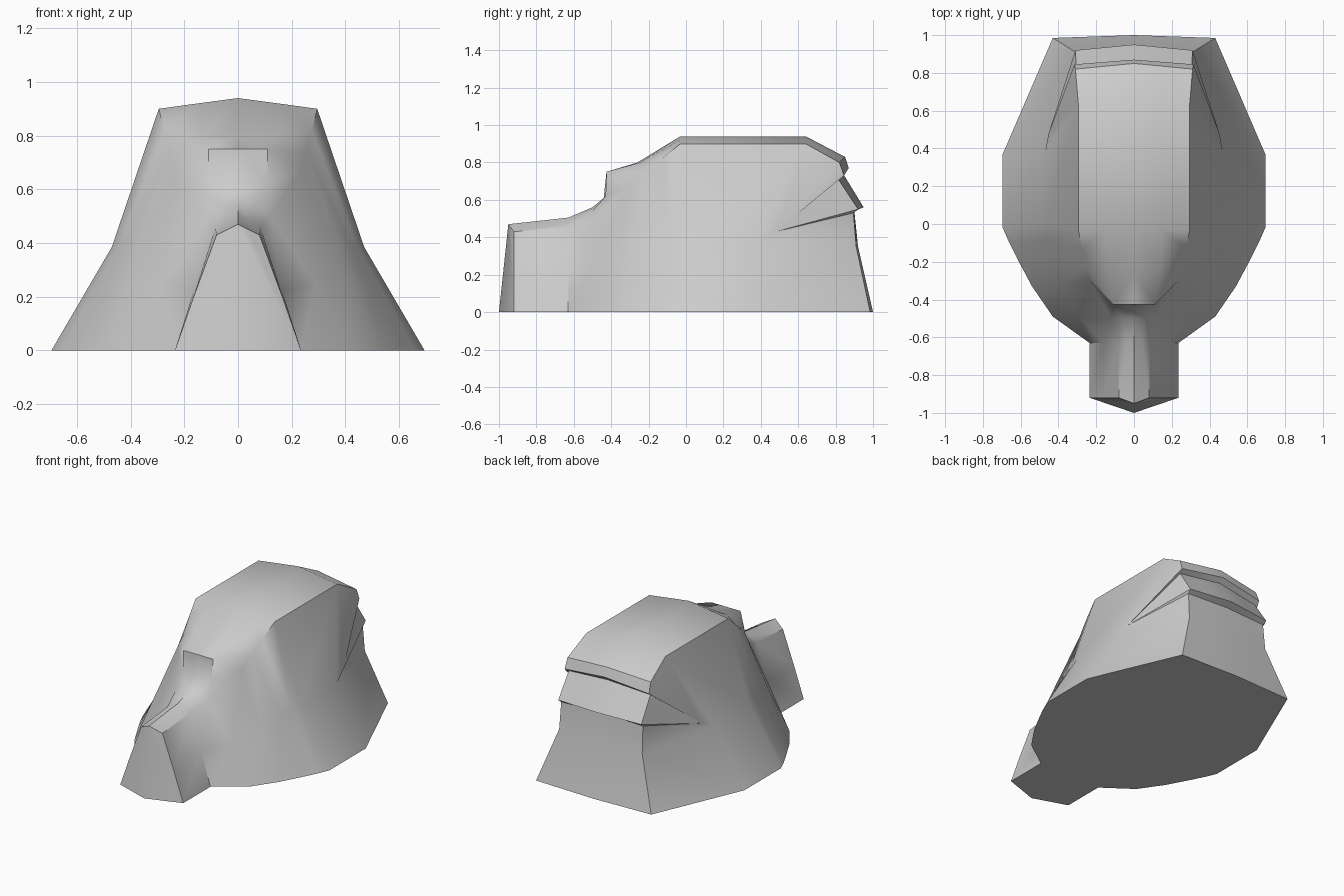
import bpy, bmesh

if "Cube" in bpy.data.objects:
    bpy.data.objects.remove(bpy.data.objects["Cube"])

# Half-body rails, each running from the snout to the back of the crown
base = [(.235, -.92), (.235, -.63), (.43, -.49), (.54, -.33),
        (.62, -.18), (.66, -.1), (.695, -.02), (.695, .37)]
waist = [(.165, -.92, .2), (.165, -.63, .22), (.29, -.49, .25), (.39, -.32, .34),
         (.43, -.16, .37), (.45, -.08, .38), (.47, 0, .385), (.47, .38, .375)]
shoulder = [(.08, -.92, .43), (.085, -.63, .455), (.12, -.5, .50), (.235, -.3, .67),
            (.255, -.22, .74), (.275, -.13, .82), (.295, -.03, .9), (.295, .64, .9)]
crown = [(.04, -.935, .45), (.045, -.63, .48), (.06, -.5, .54), (.11, -.43, .62),
         (.11, -.425, .75), (.14, -.245, .80), (.15, -.03, .92), (.15, .64, .92)]
ridge = [(-.95, .47), (-.63, .505), (-.5, .56), (-.44, .61),
         (-.425, .75), (-.26, .80), (-.03, .94), (.64, .94)]

# Rear profile from the lid down to the ground: corner point, then centre (y, z)
rear = [((.31, .82, .80), (.85, .83)),      # lid edge
        ((.315, .845, .73), (.87, .77)),    # lid lip
        ((.305, .815, .71), (.84, .74)),    # recess under the lid
        ((.31, .92, .55), (.95, .56)),      # flared vent edge
        ((.305, .895, .53), (.90, .54)),    # step under the vent
        ((.31, .91, .35), (.92, .35)),
        ((.43, .985, 0), (1.0, 0))]

bm = bmesh.new()
V = bm.verts.new


def face(*vs):
    return bm.faces.new(vs)


def strip(a, b):
    for i in range(len(a) - 1):
        face(a[i], a[i + 1], b[i + 1], b[i])


# Sides, snout, brow and crown
rails = [[V((x, y, 0)) for x, y in base],
         [V(p) for p in waist],
         [V(p) for p in shoulder],
         [V(p) for p in crown],
         [V((0, y, z)) for y, z in ridge]]
for a, b in zip(rails, rails[1:]):
    strip(a, b)

# Rear wall and back slope of the lid
corner = [V(c) for c, m in rear]
middle = [V((c[0] / 2, (c[1] + m[0]) / 2, (c[2] + m[1]) / 2)) for c, m in rear]
centre = [V((0, *m)) for c, m in rear]
strip(corner, middle)
strip(middle, centre)
b7, w7, s7, c7, r7 = [r[-1] for r in rails]
strip([s7, c7, r7], [corner[0], middle[0], centre[0]])

# Side vent fold tapering forward to a point
tip = V((.452, .48, .43))
face(s7, corner[0], tip)
face(w7, s7, tip)
for i in range(4):
    face(tip, corner[i], corner[i + 1])
face(w7, tip, corner[4], corner[5])
face(b7, w7, corner[5], corner[6])

# Snout front and flat underside
nose = V((0, -1, 0))
face(nose, *[r[0] for r in rails])
face(nose, *rails[0], corner[6], middle[6], centre[6])

# Mirror the half and weld the centre line
bmesh.ops.mirror(bm, geom=bm.verts[:] + bm.edges[:] + bm.faces[:], axis='X', merge_dist=.0005)
bmesh.ops.remove_doubles(bm, verts=bm.verts[:], dist=.0005)
bmesh.ops.recalc_face_normals(bm, faces=bm.faces[:])
mesh = bpy.data.meshes.new("helmet_body")
bm.to_mesh(mesh)
bm.free()
body = bpy.data.objects.new("helmet_body", mesh)
bpy.context.collection.objects.link(body)
bpy.context.view_layer.objects.active = body
body.select_set(True)
bpy.ops.object.shade_smooth_by_angle(angle=.7)
